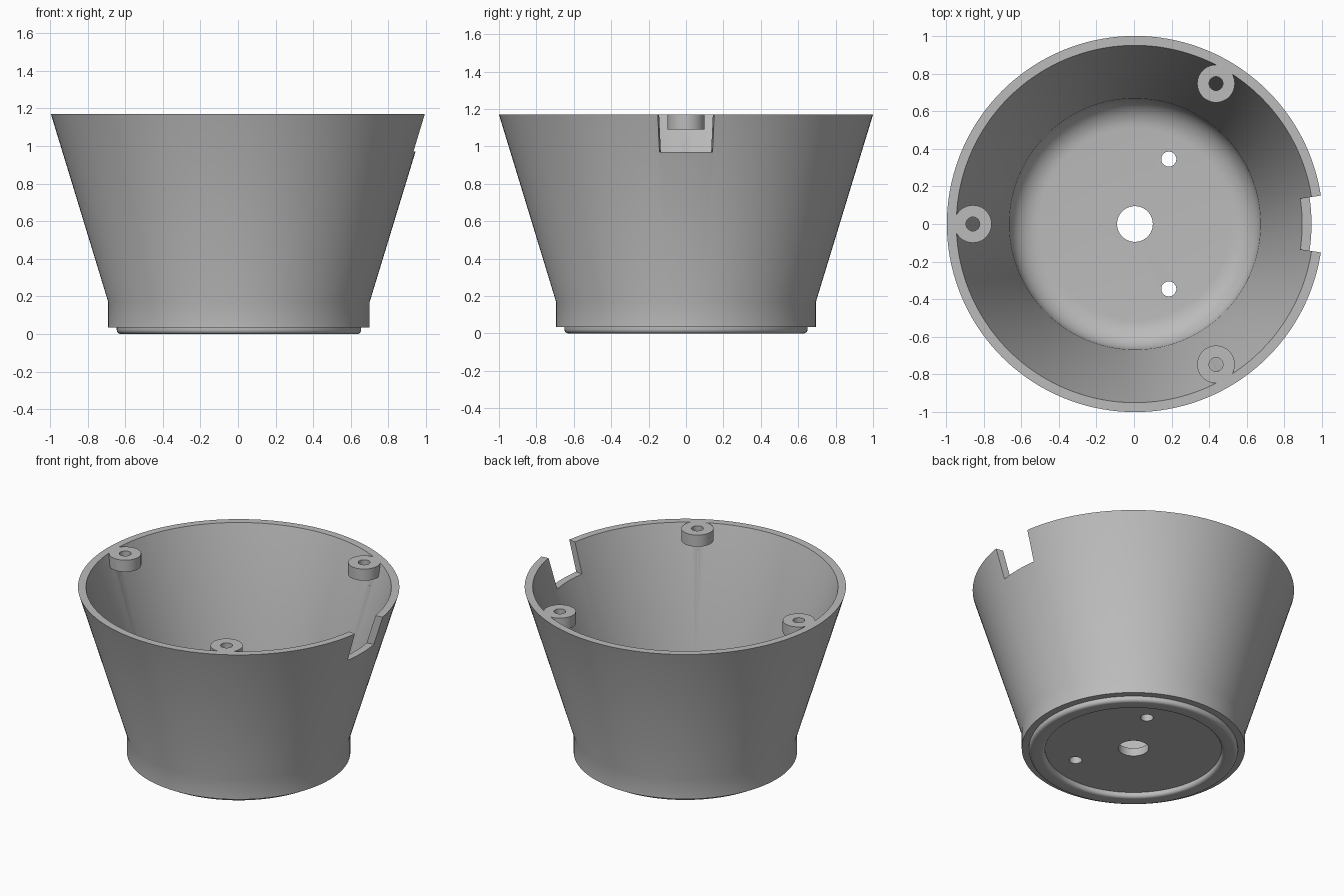
import bpy, bmesh, math
from mathutils import Matrix, Vector

if "Cube" in bpy.data.objects:
    bpy.data.objects.remove(bpy.data.objects["Cube"])

SHIFT = 0.005   # the notch shortens +x, so the axis sits slightly off centre
SEGS = 144
TOP = 1.17

grey = bpy.data.materials.new("plain_grey")
grey.diffuse_color = (0.5, 0.5, 0.5, 1)
grey.use_nodes = True
grey.node_tree.nodes["Principled BSDF"].inputs["Base Color"].default_value = grey.diffuse_color


def make(name, bm):
    bmesh.ops.recalc_face_normals(bm, faces=bm.faces[:])
    me = bpy.data.meshes.new(name)
    bm.to_mesh(me)
    bm.free()
    ob = bpy.data.objects.new(name, me)
    bpy.context.collection.objects.link(ob)
    me.materials.append(grey)
    return ob


def lathe(name, profile):
    """Revolve an (r, z) profile that starts and ends on the axis."""
    bm = bmesh.new()
    vs = [bm.verts.new((r, 0, z)) for r, z in profile]
    es = [bm.edges.new(p) for p in zip(vs, vs[1:])]
    bmesh.ops.spin(bm, geom=vs + es, cent=(0, 0, 0), axis=(0, 0, 1),
                   angle=math.tau, steps=SEGS, use_duplicate=False)
    bmesh.ops.remove_doubles(bm, verts=bm.verts[:], dist=1e-5)
    return make(name, bm)


def cylinder(name, x, y, r, z0, z1, n=48):
    bm = bmesh.new()
    bmesh.ops.create_cone(bm, cap_ends=True, segments=n, radius1=r, radius2=r,
                          depth=z1 - z0,
                          matrix=Matrix.Translation((x, y, (z0 + z1) / 2)))
    return make(name, bm)


def boolean(target, tool, op):
    mod = target.modifiers.new(op, 'BOOLEAN')
    mod.operation, mod.solver, mod.object = op, 'EXACT', tool
    dg = bpy.context.evaluated_depsgraph_get()
    me = bpy.data.meshes.new_from_object(target.evaluated_get(dg))
    target.modifiers.clear()
    target.data = me
    bpy.data.objects.remove(tool)


def arc(cx, cz, rx, rz, a0, a1, n):
    return [(cx + rx * math.cos(math.radians(a0 + (a1 - a0) * i / n)),
             cz + rz * math.sin(math.radians(a0 + (a1 - a0) * i / n)))
            for i in range(n + 1)]


# Cup shell: recessed underside, rounded foot ring, collar, flared wall, floor
f = 0.022
profile = [(0, 0.035), (0.55, 0.035)]
profile += arc(0.55 + f, f, f, f, 180, 270, 5)
profile += arc(0.65 - f, f, f, f, 270, 360, 5)
profile += [(0.65, 0.035), (0.695, 0.035), (0.695, 0.17), (1.0, TOP), (0.95, TOP)]
profile += arc(0.51, 0.24, 0.158, 0.15, 0, -90, 10)
profile += [(0, 0.09)]
cup = lathe("cup_shell", profile)

# Three screw bosses flush with the rim, then their through holes
spots = [(0.862 * math.cos(math.radians(a)), 0.862 * math.sin(math.radians(a)))
         for a in (60, 180, 300)]
for x, y in spots:
    boolean(cup, cylinder("screw_boss", x, y, 0.1, 1.09, TOP), 'UNION')
for x, y in spots:
    boolean(cup, cylinder("screw_hole", x, y, 0.037, 1.0, 1.3, 32), 'DIFFERENCE')

# Floor holes
for x, y, r in ((0, 0, 0.095), (0.18, 0.345, 0.04), (0.18, -0.345, 0.04)):
    boolean(cup, cylinder("floor_hole", x, y, r, -0.1, 0.3), 'DIFFERENCE')

# Rim notch with radial sides on +x
t = math.tan(math.radians(8.7))
bm = bmesh.new()
base = bm.faces.new([bm.verts.new((x, s * x * t, 0.97))
                     for x, s in ((0.7, -1), (1.2, -1), (1.2, 1), (0.7, 1))])
ext = bmesh.ops.extrude_face_region(bm, geom=[base])
bmesh.ops.translate(bm, vec=Vector((0, 0, 0.4)),
                    verts=[v for v in ext["geom"] if isinstance(v, bmesh.types.BMVert)])
boolean(cup, make("notch_cutter", bm), 'DIFFERENCE')

# Centre and smooth
cup.data.transform(Matrix.Translation((SHIFT, 0, 0)))
bpy.context.view_layer.objects.active = cup
cup.select_set(True)
bpy.ops.object.shade_smooth_by_angle(angle=math.radians(30))
